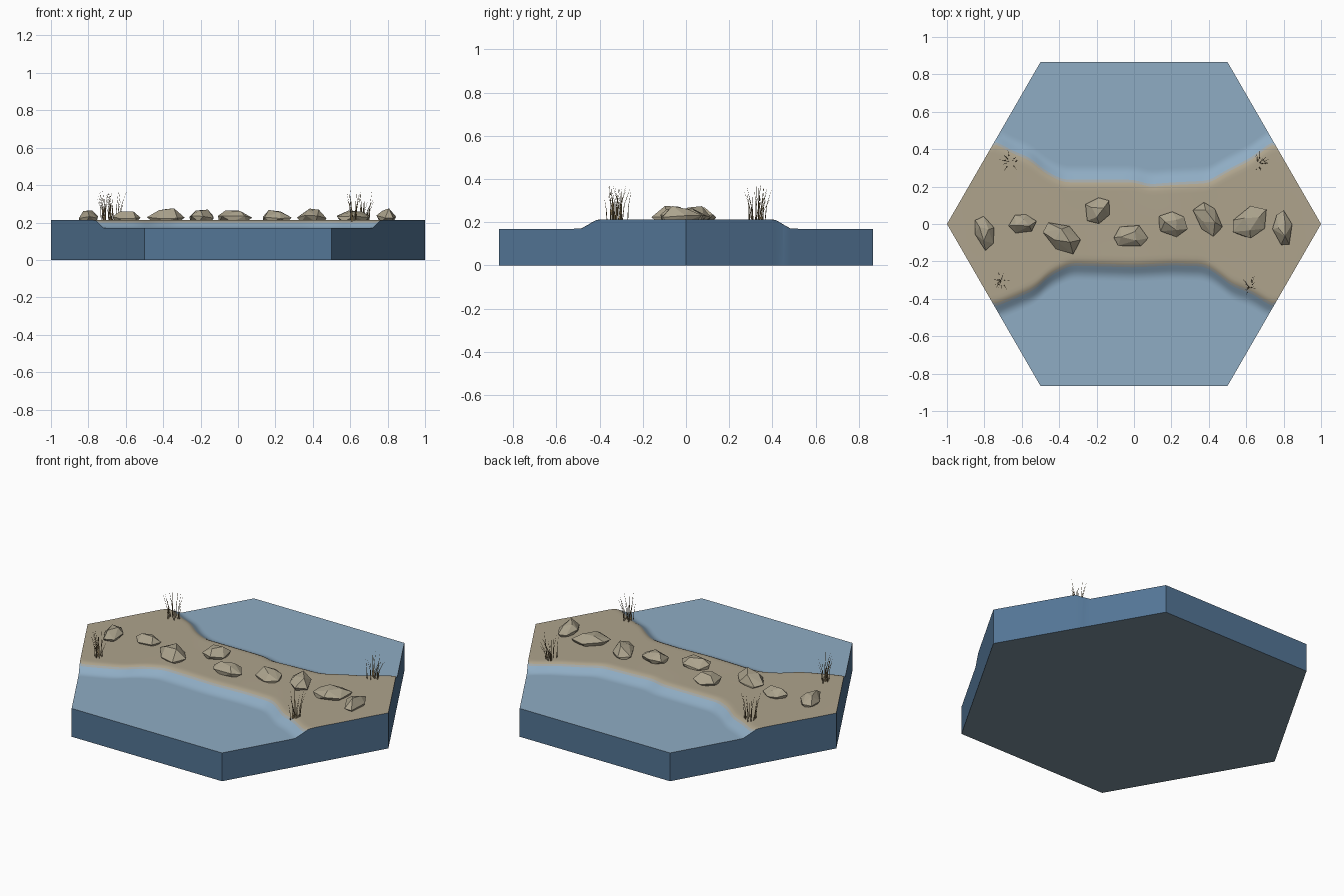
import bpy, bmesh, math, random
from mathutils import Vector

if "Cube" in bpy.data.objects:
    bpy.data.objects.remove(bpy.data.objects["Cube"])
random.seed(4)


def mat(name, r, g, b):
    m = bpy.data.materials.new(name)
    m.diffuse_color = (r, g, b, 1)
    m.use_nodes = True
    m.node_tree.nodes["Principled BSDF"].inputs["Base Color"].default_value = m.diffuse_color
    return m


WATER = mat("water", 0.275, 0.415, 0.55)
SAND = mat("sand", 0.425, 0.37, 0.265)
SHORE = mat("damp shore", 0.36, 0.39, 0.39)
WALL = mat("deep water side", 0.088, 0.18, 0.305)
BASE = mat("slate underside", 0.20, 0.285, 0.345)
STONE = mat("stone", 0.41, 0.365, 0.265)
REED = mat("dry reed", 0.30, 0.22, 0.11)
LAND = .213


def finish(name, bm, mats, smooth=False):
    bmesh.ops.recalc_face_normals(bm, faces=bm.faces)
    me = bpy.data.meshes.new(name)
    bm.to_mesh(me)
    bm.free()
    for m in mats:
        me.materials.append(m)
    if smooth:
        me.shade_smooth()
        me.set_sharp_from_angle(angle=math.radians(50))
    ob = bpy.data.objects.new(name, me)
    bpy.context.collection.objects.link(ob)
    return ob


# Shoreline distance from the x axis, north and south banks
NORTH = [(-1, .46), (-.74, .45), (-.64, .395), (-.56, .365), (-.47, .29), (-.38, .245),
         (0, .245), (.08, .22), (.2, .23), (.4, .24), (.5, .30), (.62, .36), (.74, .45), (1, .46)]
SOUTH = [(-1, .46), (-.74, .45), (-.62, .40), (-.53, .36), (-.45, .285), (-.34, .23),
         (0, .24), (.2, .23), (.38, .235), (.47, .295), (.52, .34), (.62, .375), (.74, .45), (1, .46)]


def lerp(table, x):
    for (a, p), (b, q) in zip(table, table[1:]):
        if x <= b:
            t = (x - a) / (b - a)
            return p + (q - p) * t
    return table[-1][1]


def bank(table, x):
    return sum(lerp(table, max(-1, min(1, x + k * .015))) for k in (-2, -1, 0, 1, 2)) / 5


def height(d):
    t = max(0, min(1, (d + .05) / .105))
    return LAND - (LAND - .17) * t * t * (3 - 2 * t)


# Hexagonal tile: a grid that follows the banks and is clipped to the hexagon
OFFS = [-.12, -.07, -.05, -.035, -.022, -.008, .006, .02, .035, .055, .07, 1]
xs = [-1 + .02 * i for i in range(101)]
bm = bmesh.new()


def column(x):
    lim = min(math.sqrt(.75), max(0, 1 - abs(x)) * math.sqrt(3))
    col = []
    for table, s in ((SOUTH, -1), (NORTH, 1)):
        w = bank(table, x)
        side = [(s * min(w + d, lim), height(min(w + d, lim) - w)) for d in OFFS]
        col += side[::-1] + [(0, LAND)] if s < 0 else side
    return [bm.verts.new((x, y, z + (.001 * math.sin(9 * x + 7 * y) if abs(y) < .15 else 0)))
            for y, z in col]


cols = [column(x) for x in xs]
n = len(OFFS)
for a, b in zip(cols, cols[1:]):
    for j in range(2 * n):
        f = bm.faces.new((a[j], b[j], b[j + 1], a[j + 1]))
        k = n - j if j < n else j - n + 1      # outer row number of this strip
        d = OFFS[k - 1]
        f.material_index = 1 if d < -.01 else 2 if d < 0 else 0
        if k == 6:                             # narrow damp strip at the waterline
            f.material_index = 1 if d < -.01 else 2
bmesh.ops.remove_doubles(bm, verts=bm.verts, dist=.0008)
bmesh.ops.dissolve_degenerate(bm, edges=bm.edges, dist=.0005)
# Side walls and underside
rim = [e for e in bm.edges if e.is_boundary]
ext = bmesh.ops.extrude_edge_only(bm, edges=rim)["geom"]
for g in ext:
    if isinstance(g, bmesh.types.BMVert):
        g.co.z = 0
    elif isinstance(g, bmesh.types.BMFace):
        g.material_index = 3
low = [g for g in ext if isinstance(g, bmesh.types.BMEdge)
       and all(v.co.z < .001 for v in g.verts)]
for f in bmesh.ops.contextual_create(bm, geom=low)["faces"]:
    f.material_index = 4
finish("water_and_sandbar", bm, [WATER, SAND, SHORE, WALL, BASE], True)

# Stepping stones: x, y, half length, half width, turn in degrees, height
STONES = [(-.80, -.045, .095, .055, 102, .05), (-.595, 0, .078, .055, 5, .045),
          (-.385, -.07, .11, .075, -42, .06), (-.195, .07, .08, .065, 25, .055),
          (-.02, -.065, .095, .065, 0, .055), (.205, 0, .09, .065, -15, .06),
          (.395, .03, .105, .062, -55, .06), (.62, .01, .105, .077, 40, .055),
          (.795, -.025, .095, .052, 95, .06)]
for i, (x, y, l, w, turn, h) in enumerate(STONES):
    bm = bmesh.new()
    c, s = math.cos(math.radians(turn)), math.sin(math.radians(turn))
    for count, r, z in ((5, .82, -.008), (6, 1.03, .4 * h), (3, .5, h)):
        a0 = random.uniform(0, 6)
        for k in range(count):
            a = a0 + math.tau * k / count + random.uniform(-.2, .2)
            q = r * random.uniform(.9, 1.04)
            u, v = l * q * math.cos(a), w * q * math.sin(a)
            zz = z + (random.uniform(-.25, .08) * h if z > 0 else 0)
            bm.verts.new((x + u * c - v * s, y + u * s + v * c, LAND - .002 + zz))
    hull = bmesh.ops.convex_hull(bm, input=bm.verts)
    bmesh.ops.delete(bm, geom=list({v for v in hull["geom_interior"] + hull["geom_unused"]
                                    if isinstance(v, bmesh.types.BMVert)}), context='VERTS')
    finish(f"stone_{i + 1}", bm, [STONE])

# Reed clumps: thin, outward-bending tapered blades
for i, (cx, cy) in enumerate([(-.66, .335), (-.71, -.30), (.67, .32), (.62, -.34)]):
    bm = bmesh.new()
    for k in range(14):
        a = random.uniform(0, math.tau)
        out = Vector((math.cos(a), math.sin(a), 0))
        root = Vector((cx, cy, .206)) + out * random.uniform(.003, .035)
        tall, lean = random.uniform(.09, .165), random.uniform(.005, .04)
        prev = None
        for t in (0, .5, 1):
            p = root + out * lean * t * t + Vector((0, 0, tall * t))
            r = .0026 * (1 - .85 * t)
            ring = [bm.verts.new(p + Vector((math.cos(b), math.sin(b), 0)) * r)
                    for b in (a, a + 2.094, a + 4.189)]
            if prev:
                for m in range(3):
                    bm.faces.new((prev[m], prev[(m + 1) % 3], ring[(m + 1) % 3], ring[m]))
            else:
                bm.faces.new(ring)
            prev = ring
        bm.faces.new(prev)
    finish(f"reed_clump_{i + 1}", bm, [REED])
